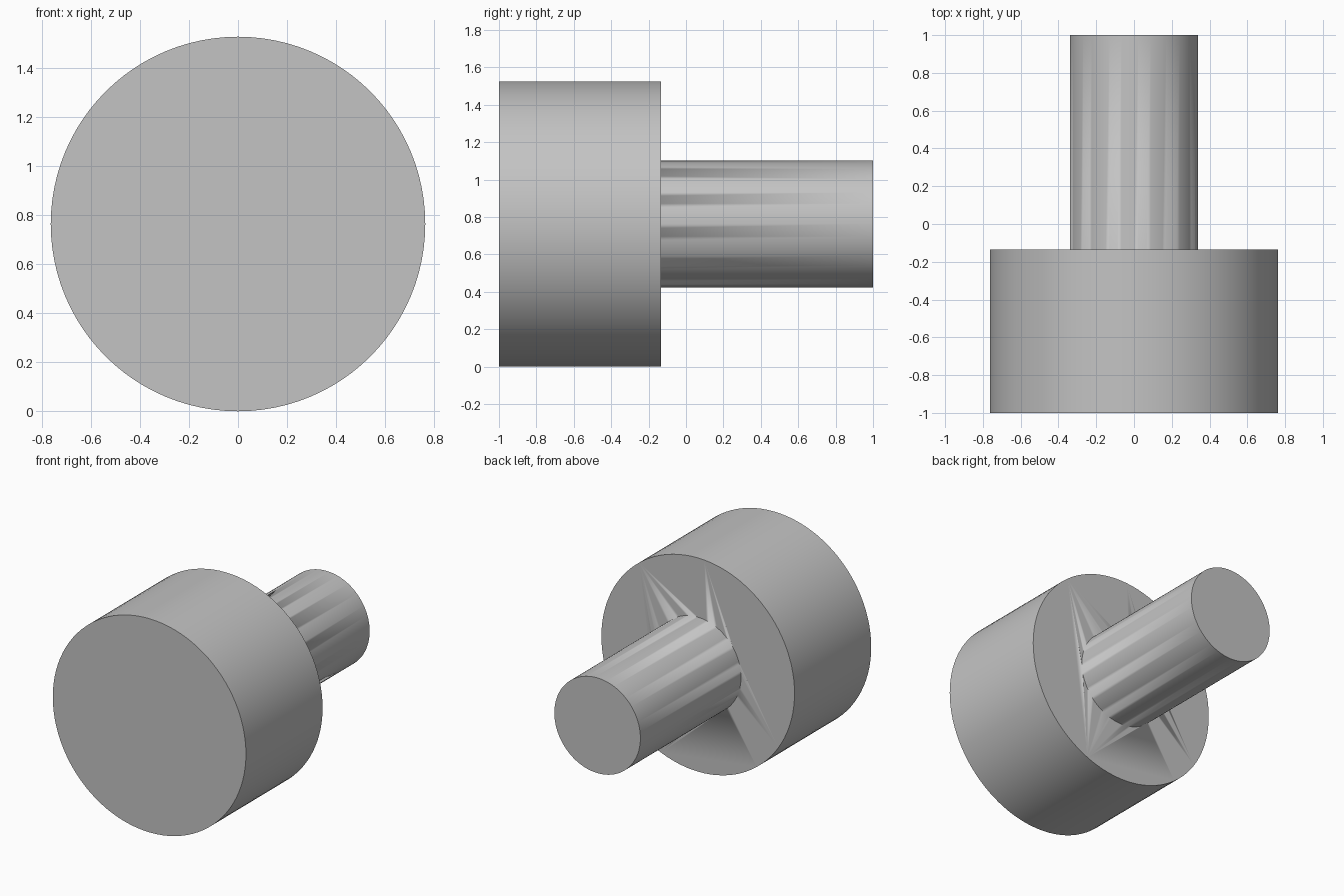
import bpy
import math

cube = bpy.data.objects.get("Cube")
if cube:
    bpy.data.objects.remove(cube, do_unlink=True)

AXIS_Z = 0.763
STEP_Y = -0.135

grey = bpy.data.materials.new("plain grey")
grey.use_nodes = True
colour = (0.55, 0.55, 0.55, 1)
grey.diffuse_color = colour
grey.node_tree.nodes["Principled BSDF"].inputs["Base Color"].default_value = colour


def barrel(name, radius, y_front, y_back):
    """Smooth cylinder lying along y."""
    bpy.ops.mesh.primitive_cylinder_add(
        vertices=96, radius=radius, depth=y_back - y_front,
        location=(0, (y_front + y_back) / 2, AXIS_Z),
        rotation=(math.pi / 2, 0, 0))
    part = bpy.context.object
    part.name = name
    part.data.materials.append(grey)
    bpy.ops.object.shade_smooth_by_angle(angle=math.radians(30))
    return part


# Wide head at the front, narrow shaft behind it
head = barrel("head", AXIS_Z, -1, STEP_Y)
shaft = barrel("shaft", 0.34, STEP_Y - 0.05, 1)

# Fuse into one solid
union = head.modifiers.new("join shaft", "BOOLEAN")
union.operation = "UNION"
union.solver = "EXACT"
union.object = shaft
bpy.context.view_layer.objects.active = head
bpy.ops.object.modifier_apply(modifier=union.name)
bpy.data.objects.remove(shaft, do_unlink=True)
head.name = "stepped_pin"
